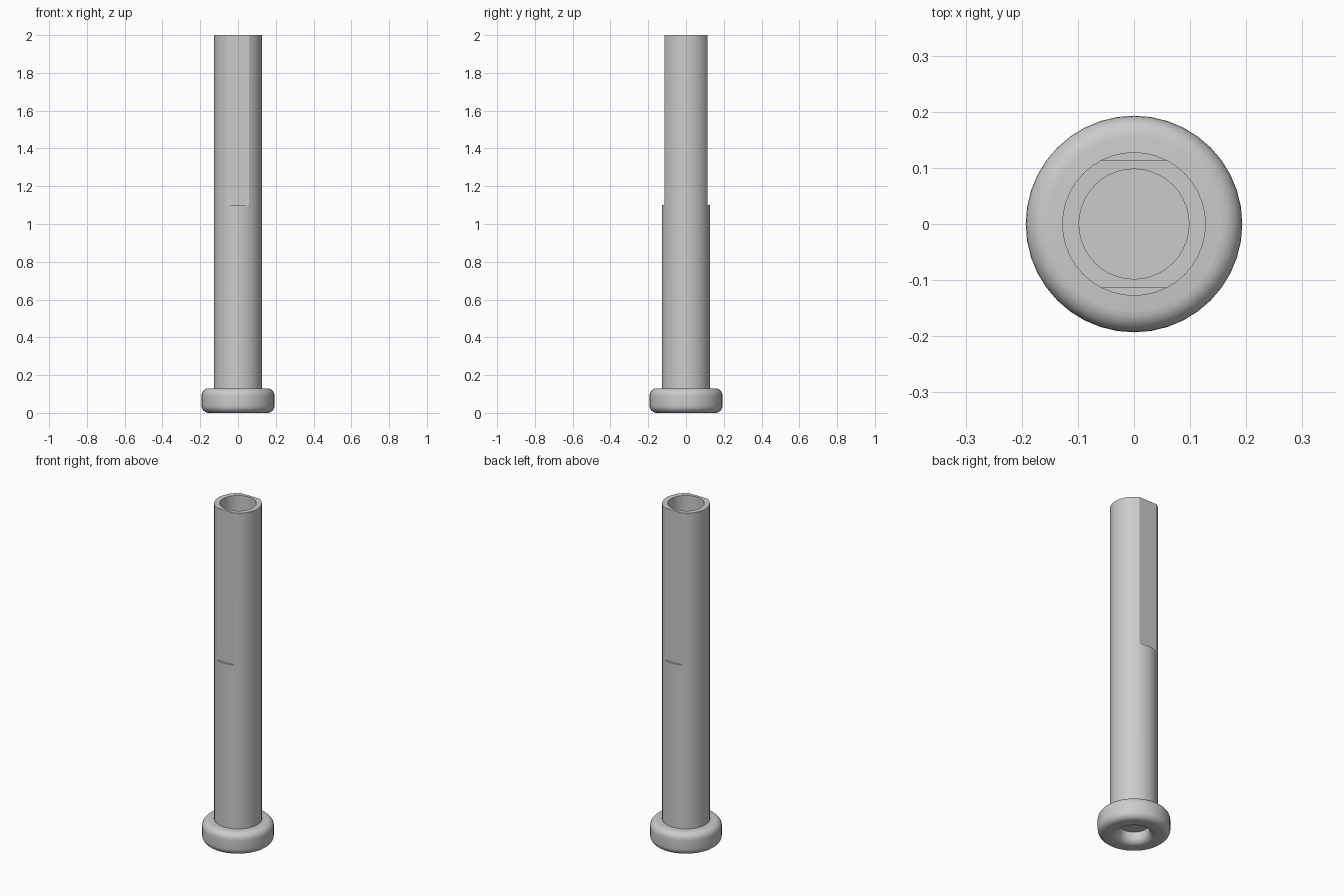
import bpy
import bmesh
from math import cos, sin, pi, radians

SEGMENTS = 40
HEAD_R, HEAD_H, ROUND = 0.193, 0.13, 0.038
SHAFT_R, BORE_R, TOP = 0.128, 0.098, 2.0
FLAT_Y, FLAT_Z = 0.114, 1.1
SOCKET_R, SOCKET_DEPTH = 0.08, 0.065

cube = bpy.data.objects.get("Cube")
if cube:
    bpy.data.objects.remove(cube, do_unlink=True)

steel = bpy.data.materials.new("grey steel")
steel.use_nodes = True
colour = (0.6, 0.6, 0.6, 1)
steel.diffuse_color = colour
steel.node_tree.nodes["Principled BSDF"].inputs["Base Color"].default_value = colour


def arc(r, z, radius, start, end, steps=6):
    """Profile points along a rounded corner centred on (r, z)."""
    angles = [radians(start + (end - start) * i / steps) for i in range(steps + 1)]
    return [(r + radius * cos(a), z + radius * sin(a)) for a in angles]


def lathe(name, profile):
    """Revolve (radius, height) points about z; both ends lie on the axis."""
    bm = bmesh.new()
    verts = [bm.verts.new((r, 0, z)) for r, z in profile]
    edges = [bm.edges.new(pair) for pair in zip(verts, verts[1:])]
    bmesh.ops.spin(bm, geom=verts + edges, cent=(0, 0, 0), axis=(0, 0, 1),
                   angle=2 * pi, steps=SEGMENTS, use_merge=True)
    bmesh.ops.remove_doubles(bm, verts=bm.verts, dist=1e-5)
    bmesh.ops.recalc_face_normals(bm, faces=bm.faces)
    mesh = bpy.data.meshes.new(name)
    bm.to_mesh(mesh)
    bm.free()
    mesh.materials.append(steel)
    obj = bpy.data.objects.new(name, mesh)
    bpy.context.collection.objects.link(obj)
    return obj


def select_only(obj):
    bpy.ops.object.select_all(action='DESELECT')
    obj.select_set(True)
    bpy.context.view_layer.objects.active = obj


# Rounded head with a soft-lipped blind socket underneath
inner, outer = SOCKET_R + ROUND, HEAD_R - ROUND
head = lathe("head",
             [(0, SOCKET_DEPTH), (SOCKET_R, SOCKET_DEPTH)]
             + arc(inner, ROUND, ROUND, 180, 270)
             + arc(outer, ROUND, ROUND, 270, 360)
             + arc(outer, HEAD_H - ROUND, ROUND, 0, 90)
             + [(0, HEAD_H)])

# Hollow shaft, open at the top
shaft = lathe("shaft", [(0, HEAD_H - 0.01), (SHAFT_R, HEAD_H - 0.01), (SHAFT_R, TOP),
                        (BORE_R, TOP), (BORE_R, HEAD_H + 0.01), (0, HEAD_H + 0.01)])

# Two opposite flats milled on the upper shaft
for side in (-1, 1):
    bpy.ops.mesh.primitive_cube_add(size=1, location=(0, side * (FLAT_Y + 0.1), FLAT_Z + 0.5))
    cutter = bpy.context.object
    cutter.name = "flat_cutter"
    cutter.scale = (0.6, 0.2, 1)
    cutter.hide_render = True
    select_only(shaft)
    cut = shaft.modifiers.new("flat", 'BOOLEAN')
    cut.operation, cut.solver, cut.object = 'DIFFERENCE', 'EXACT', cutter
    bpy.ops.object.modifier_apply(modifier=cut.name)
    bpy.data.objects.remove(cutter, do_unlink=True)

# Smooth round surfaces, crisp machined edges
for part, angle in ((head, 40), (shaft, 20)):
    select_only(part)
    bpy.ops.object.shade_smooth_by_angle(angle=radians(angle))
